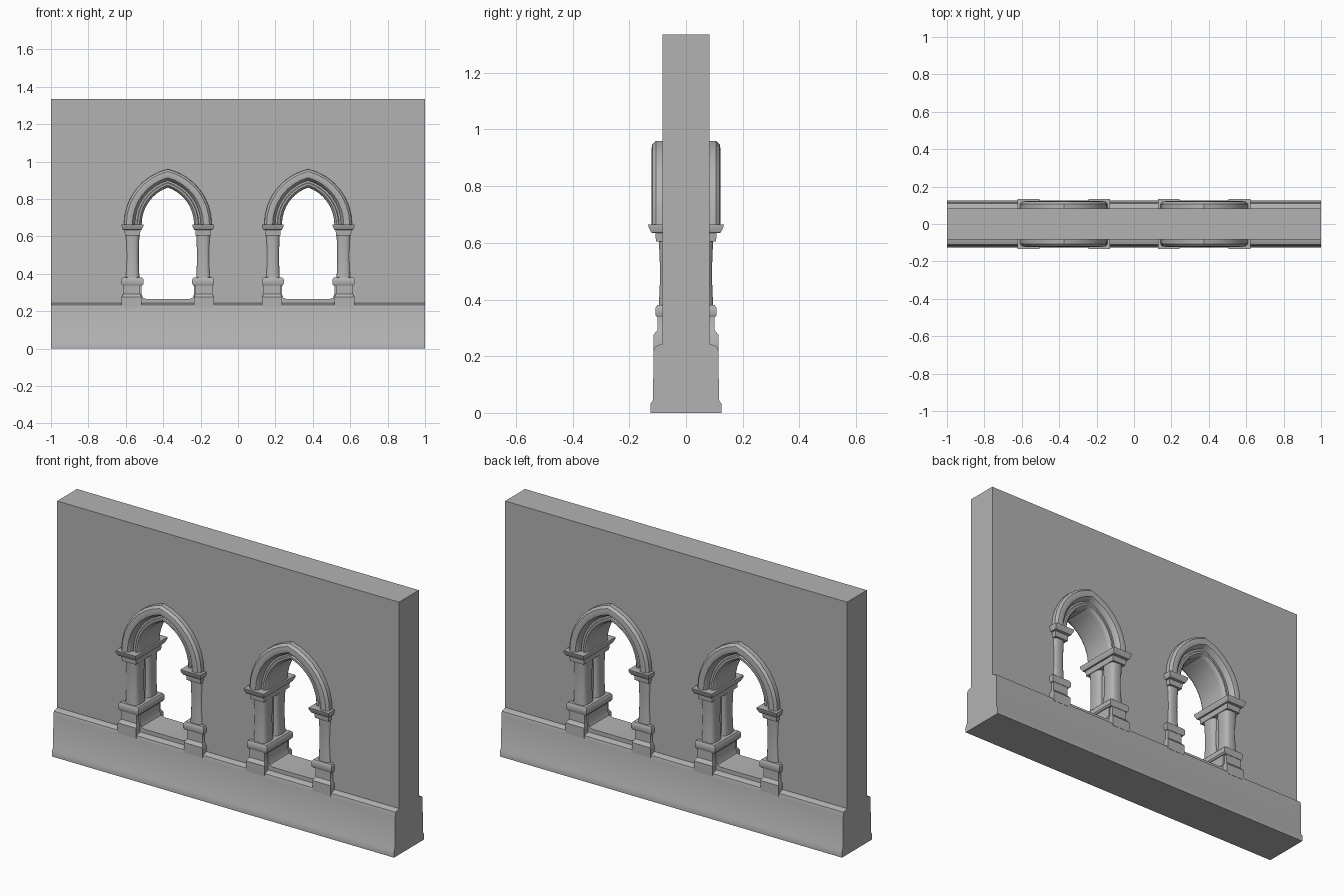
import bpy, bmesh, math

cube = bpy.data.objects.get("Cube")
if cube:
    bpy.data.objects.remove(cube, do_unlink=True)

stone = bpy.data.materials.new("grey stone")
stone.use_nodes = True
GREY = (0.45, 0.45, 0.45, 1)
stone.diffuse_color = GREY
stone.node_tree.nodes["Principled BSDF"].inputs["Base Color"].default_value = GREY

WINDOWS = {"right": -0.375, "left": 0.375}
SPRING = 0.665      # height where the arches begin
OFFSET = 0.068      # shift of the two arc centres that makes the arch pointed
STEPS = 8


def finish(obj, angle=35):
    obj.data.materials.clear()
    obj.data.materials.append(stone)
    bpy.ops.object.select_all(action='DESELECT')
    obj.select_set(True)
    bpy.context.view_layer.objects.active = obj
    bpy.ops.object.shade_smooth_by_angle(angle=math.radians(angle))


def loft(name, rings, closed_ends=True, angle=35):
    """Skin a list of equal-length closed rings of points."""
    bm = bmesh.new()
    loops = [[bm.verts.new(p) for p in ring] for ring in rings]
    for a, b in zip(loops, loops[1:]):
        for i in range(len(a)):
            j = (i + 1) % len(a)
            bm.faces.new((a[i], a[j], b[j], b[i]))
    if closed_ends:
        bm.faces.new(loops[0])
        bm.faces.new(loops[-1])
    bmesh.ops.recalc_face_normals(bm, faces=bm.faces)
    mesh = bpy.data.meshes.new(name)
    bm.to_mesh(mesh)
    bm.free()
    obj = bpy.data.objects.new(name, mesh)
    bpy.context.collection.objects.link(obj)
    finish(obj, angle)
    return obj


def arch(half_width):
    """Pointed arch from the +x springing over to the -x springing."""
    r = half_width + OFFSET
    top = math.acos(OFFSET / r)
    half = [(r * math.cos(top * i / STEPS) - OFFSET,
             SPRING + r * math.sin(top * i / STEPS)) for i in range(STEPS + 1)]
    return half + [(-x, z) for x, z in half[-2::-1]]


# Wall slab with two pierced openings
jamb = [(0.115, 0.265), (0.132, 0.272), (0.14, 0.29), (0.14, 0.36), (0.175, 0.36), (0.175, 0.65)]
opening = jamb + arch(0.155) + [(-x, z) for x, z in reversed(jamb)]
outlines = [[(-1, 0), (1, 0), (1, 1.335), (-1, 1.335)]]
outlines += [[(x + cx, z) for x, z in opening] for cx in WINDOWS.values()]
curve = bpy.data.curves.new("wall", 'CURVE')
curve.dimensions = '2D'
curve.fill_mode = 'BOTH'
curve.extrude = 0.083
for outline in outlines:
    spline = curve.splines.new('POLY')
    spline.points.add(len(outline) - 1)
    for point, (x, z) in zip(spline.points, outline):
        point.co = (x, z, 0, 1)
    spline.use_cyclic_u = True
wall = bpy.data.objects.new("wall", curve)
wall.rotation_euler.x = math.pi / 2
bpy.context.collection.objects.link(wall)
bpy.context.view_layer.objects.active = wall
wall.select_set(True)
bpy.ops.object.convert(target='MESH')
finish(bpy.context.object, 30)

# Moulded plinth along both faces
half = [(0.125, 0), (0.125, 0.032), (0.116, 0.046), (0.115, 0.215), (0.11, 0.234), (0.083, 0.244)]
section = half + [(-y, z) for y, z in reversed(half)]
loft("plinth", [[(x, y, z) for y, z in section] for x in (-1, 1)])


def block(name, cx, side, levels):
    """Moulded block through the wall; levels are (z, inner x, outer x, depth)."""
    rings = [[(cx + side * a, -d, z), (cx + side * b, -d, z),
              (cx + side * b, d, z), (cx + side * a, d, z)] for z, a, b, d in levels]
    loft(name, rings)


def shaft(name, cx, cy):
    """Rounded shaft, slightly waisted."""
    rings = []
    for i in range(7):
        t = i / 6
        s = 1 - 0.1 * math.sin(math.pi * t)
        ring = []
        for k in range(16):
            a = math.tau * (k + 0.5) / 16
            c, n = math.cos(a), math.sin(a)
            ring.append((cx + 0.039 * s * math.copysign(abs(c) ** 0.6, c),
                         cy + 0.045 * s * math.copysign(abs(n) ** 0.6, n), 0.37 + 0.245 * t))
        rings.append(ring)
    loft(name, rings, angle=45)


BASE = [(0.22, 0.14, 0.248, 0.115), (0.275, 0.14, 0.248, 0.115),
        (0.292, 0.148, 0.238, 0.101), (0.345, 0.148, 0.238, 0.101)]
BASE_CAP = [(0.338, 0.136, 0.243, 0.103), (0.346, 0.13, 0.248, 0.108),
            (0.37, 0.13, 0.248, 0.108), (0.38, 0.137, 0.242, 0.102)]
CAPITAL = [(0.605, 0.149, 0.229, 0.106), (0.634, 0.147, 0.232, 0.108),
           (0.636, 0.14, 0.241, 0.122), (0.655, 0.131, 0.248, 0.132),
           (0.665, 0.131, 0.248, 0.134)]

# Arch moulding section, from the soffit out to the hood, as (half width, depth)
front = [(0.14, 0.07), (0.143, 0.084), (0.152, 0.094), (0.162, 0.094), (0.166, 0.088),
         (0.176, 0.088), (0.18, 0.106), (0.19, 0.118), (0.205, 0.122), (0.222, 0.119),
         (0.234, 0.106), (0.235, 0.075)]
moulding = front + [(w, -d) for w, d in reversed(front)]

for window, cx in WINDOWS.items():
    for side, label in ((-1, "right"), (1, "left")):
        tag = f"{window}_window_{label}"
        block(tag + "_base", cx, side, BASE)
        block(tag + "_base_cap", cx, side, BASE_CAP)
        block(tag + "_capital", cx, side, CAPITAL)
        for cy, face in ((-0.052, "front"), (0.052, "back")):
            shaft(f"{tag}_{face}_shaft", cx + side * 0.19, cy)
    paths = [(arch(w), d) for w, d in moulding]
    rings = [[(cx + p[i][0], d, p[i][1]) for p, d in paths] for i in range(2 * STEPS + 1)]
    loft(window + "_window_arch", rings)
